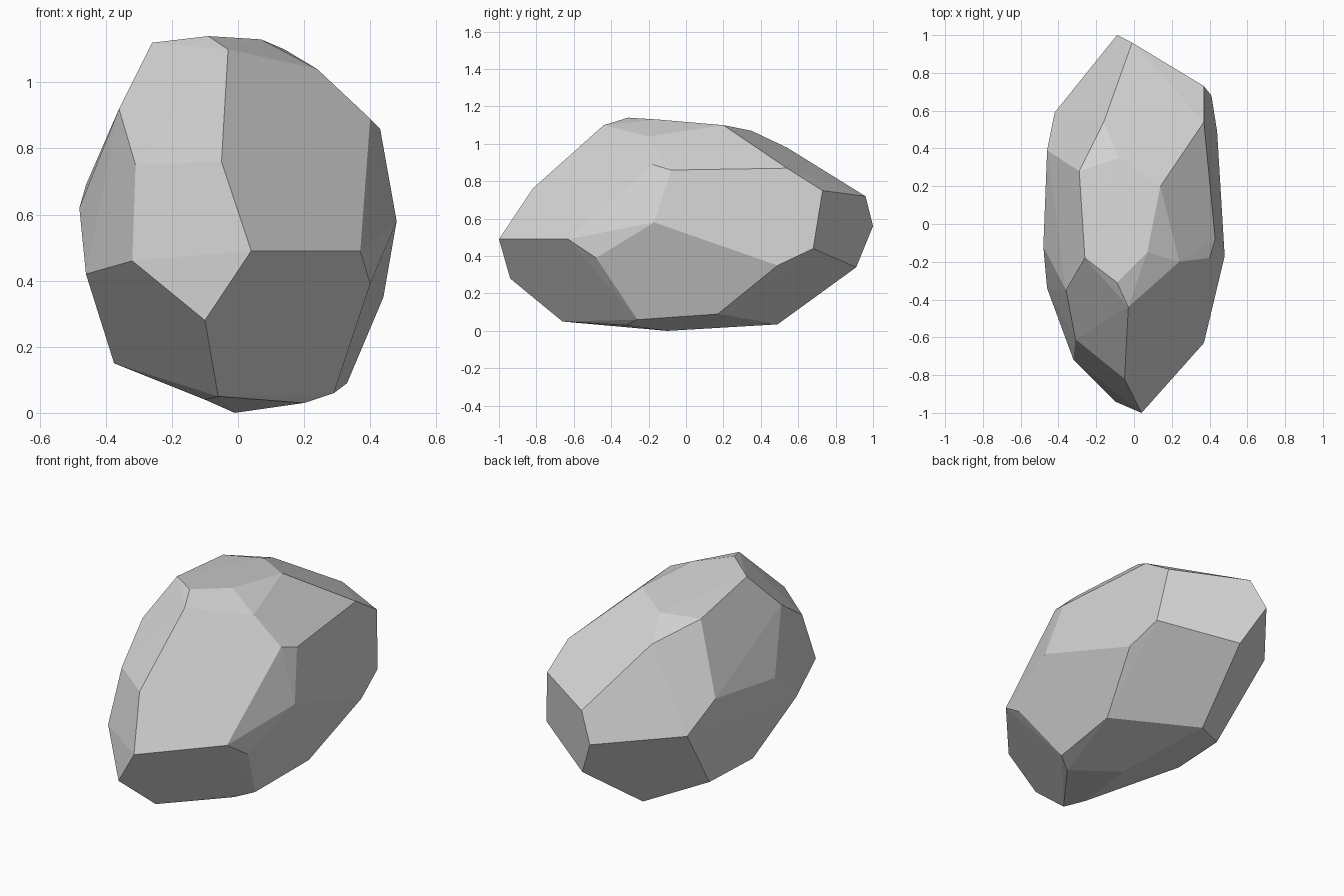
import bpy
import bmesh
import math

# Remove the default object
default = bpy.data.objects.get("Cube")
if default:
    bpy.data.objects.remove(default, do_unlink=True)


def make_material(name, colour):
    material = bpy.data.materials.new(name)
    material.use_nodes = True
    material.diffuse_color = colour
    material.node_tree.nodes["Principled BSDF"].inputs["Base Color"].default_value = colour
    return material


def make_faceted_stone(name, corner_groups, material, merge_angle):
    """Wrap a convex shell round the corner groups and keep it flat shaded."""
    bm = bmesh.new()
    for group in corner_groups:
        for corner in group:
            bm.verts.new(corner)
    hull = bmesh.ops.convex_hull(bm, input=bm.verts[:], use_existing_faces=False)
    unused = {v for v in hull["geom_interior"] + hull["geom_unused"]
              if isinstance(v, bmesh.types.BMVert)}
    bmesh.ops.delete(bm, geom=list(unused), context="VERTS")

    # Join triangles that belong to the same chiselled facet
    bmesh.ops.dissolve_limit(bm, angle_limit=math.radians(merge_angle),
                             verts=bm.verts[:], edges=bm.edges[:])
    bmesh.ops.recalc_face_normals(bm, faces=bm.faces[:])
    for face in bm.faces:
        face.smooth = False

    mesh = bpy.data.meshes.new(name)
    bm.to_mesh(mesh)
    bm.free()
    mesh.materials.append(material)
    stone = bpy.data.objects.new(name, mesh)
    bpy.context.scene.collection.objects.link(stone)
    return stone


# Crown: the high ridge along the top
crown = [
    (-.03, -.44, 1.1), (-.09, -.31, 1.14), (-.26, -.18, 1.12),
    (.07, -.15, 1.13), (.24, -.2, 1.04), (.14, .2, 1.1),
    (-.08, .35, 1.07), (-.16, .54, .98), (-.29, .28, 1.06),
]

# Nose: the pointed front end
nose = [
    (.04, -1, .49), (-.1, -.94, .28), (-.05, -.82, .76),
    (-.31, -.61, .75), (-.32, -.72, .46), (.37, -.63, .49),
]

# Flanks: the widest corners on both sides
left_flank = [
    (.4, -.18, .89), (.43, -.08, .86), (.48, -.17, .58),
    (.4, -.48, .39), (.44, .49, .35),
]
right_flank = [
    (-.36, -.35, .92), (-.48, -.12, .62), (-.46, -.34, .42),
    (-.46, .39, .69), (-.42, .59, .54),
]

# Tail: the rear end
tail = [
    (.37, .54, .87), (.37, .73, .75), (.41, .68, .44),
    (-.01, .96, .72), (-.09, 1, .56), (.02, .91, .34),
]

# Base: the low corners and the resting point
base = [
    (-.06, -.66, .05), (-.1, -.52, .04), (.2, -.32, .03),
    (.29, -.26, .06), (.33, .17, .09), (-.07, .49, .035),
    (-.345, .28, .14), (-.375, -.07, .15), (-.01, -.1, 0),
]

stone_grey = make_material("stone_grey", (.65, .65, .65, 1))
make_faceted_stone("rock", [crown, nose, left_flank, right_flank, tail, base],
                   stone_grey, merge_angle=2)
